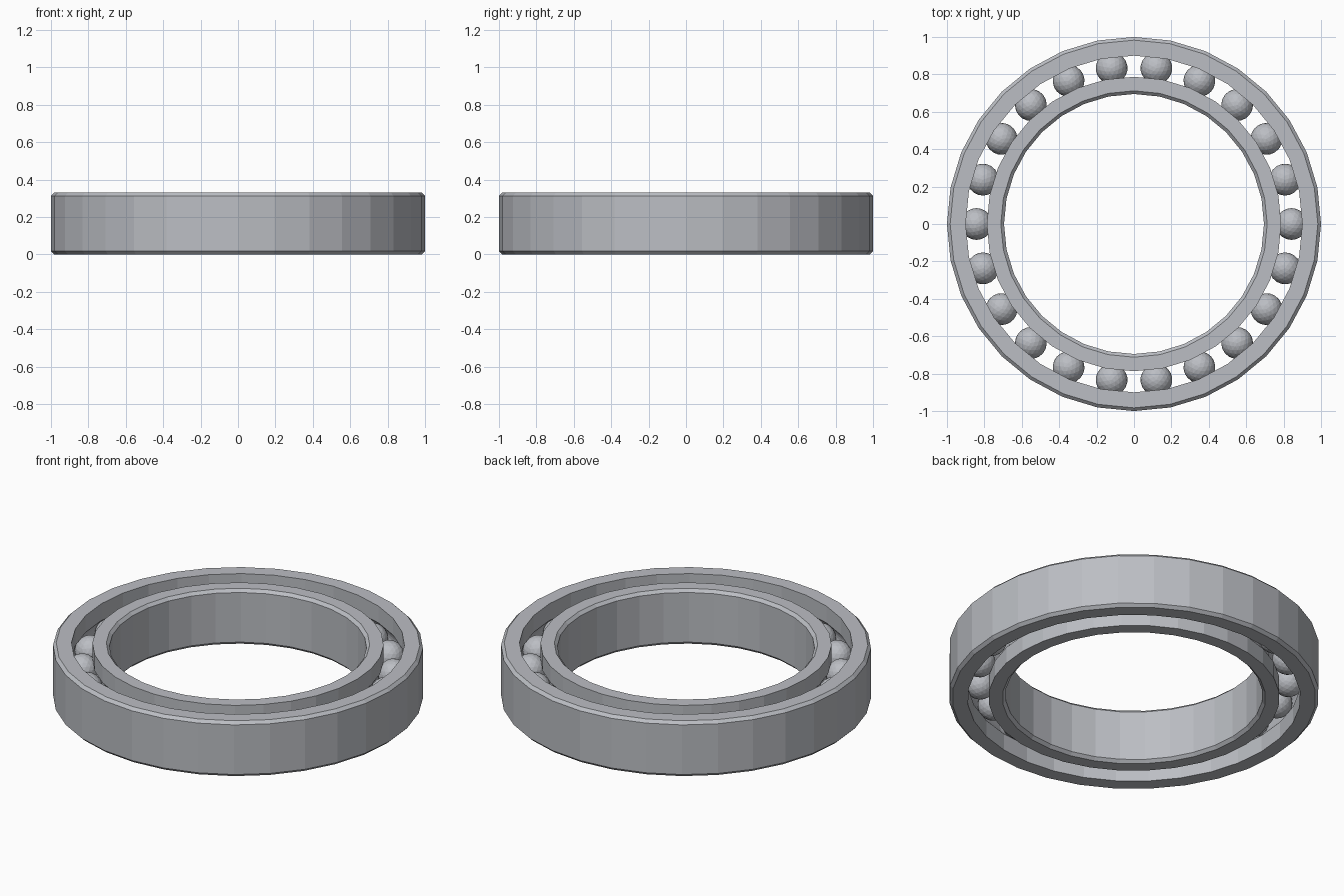
import bpy
import bmesh
from math import sin, cos, tau, sqrt, asin

cube = bpy.data.objects.get("Cube")
if cube:
    bpy.data.objects.remove(cube)

HEIGHT = 0.33
MID = HEIGHT / 2
CHAMFER = 0.017
PITCH = 0.842          # radius of the circle of ball centres
BALL = 0.085
GROOVE = 0.087
SIDES = 32
BALLS = 22

steel = bpy.data.materials.new("steel grey")
steel.use_nodes = True
COLOUR = (0.5, 0.515, 0.55, 1)
steel.diffuse_color = COLOUR
steel.node_tree.nodes["Principled BSDF"].inputs["Base Color"].default_value = COLOUR


def finish(name, bm):
    mesh = bpy.data.meshes.new(name)
    bmesh.ops.recalc_face_normals(bm, faces=bm.faces)
    bm.to_mesh(mesh)
    bm.free()
    mesh.materials.append(steel)
    obj = bpy.data.objects.new(name, mesh)
    bpy.context.collection.objects.link(obj)
    return obj


def race_profile(plain, race):
    """Cross-section: chamfered plain wall, and a wall with a round ball groove."""
    side = 1 if race > plain else -1
    points = [(race, 0), (plain + side * CHAMFER, 0), (plain, CHAMFER),
              (plain, HEIGHT - CHAMFER), (plain + side * CHAMFER, HEIGHT),
              (race, HEIGHT)]
    # Arc of the groove, from the upper lip to the lower lip
    depth = abs(race - PITCH)
    half = asin(sqrt(GROOVE ** 2 - depth ** 2) / GROOVE)
    steps = 8
    for i in range(steps + 1):
        a = half * (1 - 2 * i / steps)
        points.append((PITCH - side * GROOVE * cos(a), MID + GROOVE * sin(a)))
    return points


def ring(name, profile):
    bm = bmesh.new()
    loops = [[bm.verts.new((r * cos(tau * s / SIDES), r * sin(tau * s / SIDES), z))
              for r, z in profile] for s in range(SIDES)]
    n = len(profile)
    for s in range(SIDES):
        a, b = loops[s], loops[(s + 1) % SIDES]
        for i in range(n):
            j = (i + 1) % n
            bm.faces.new((a[i], b[i], b[j], a[j]))
    return finish(name, bm)


# Outer and inner races
ring("outer_ring", race_profile(1.0, 0.9))
ring("inner_ring", race_profile(0.695, 0.787))

# Balls, sharing one mesh
bm = bmesh.new()
bmesh.ops.create_icosphere(bm, subdivisions=3, radius=BALL)
first = finish("ball_1", bm)
for k in range(BALLS):
    ball = first if k == 0 else bpy.data.objects.new(f"ball_{k + 1}", first.data)
    if k:
        bpy.context.collection.objects.link(ball)
    angle = tau * k / BALLS
    ball.location = (PITCH * cos(angle), PITCH * sin(angle), MID)
    ball.rotation_euler.z = angle
